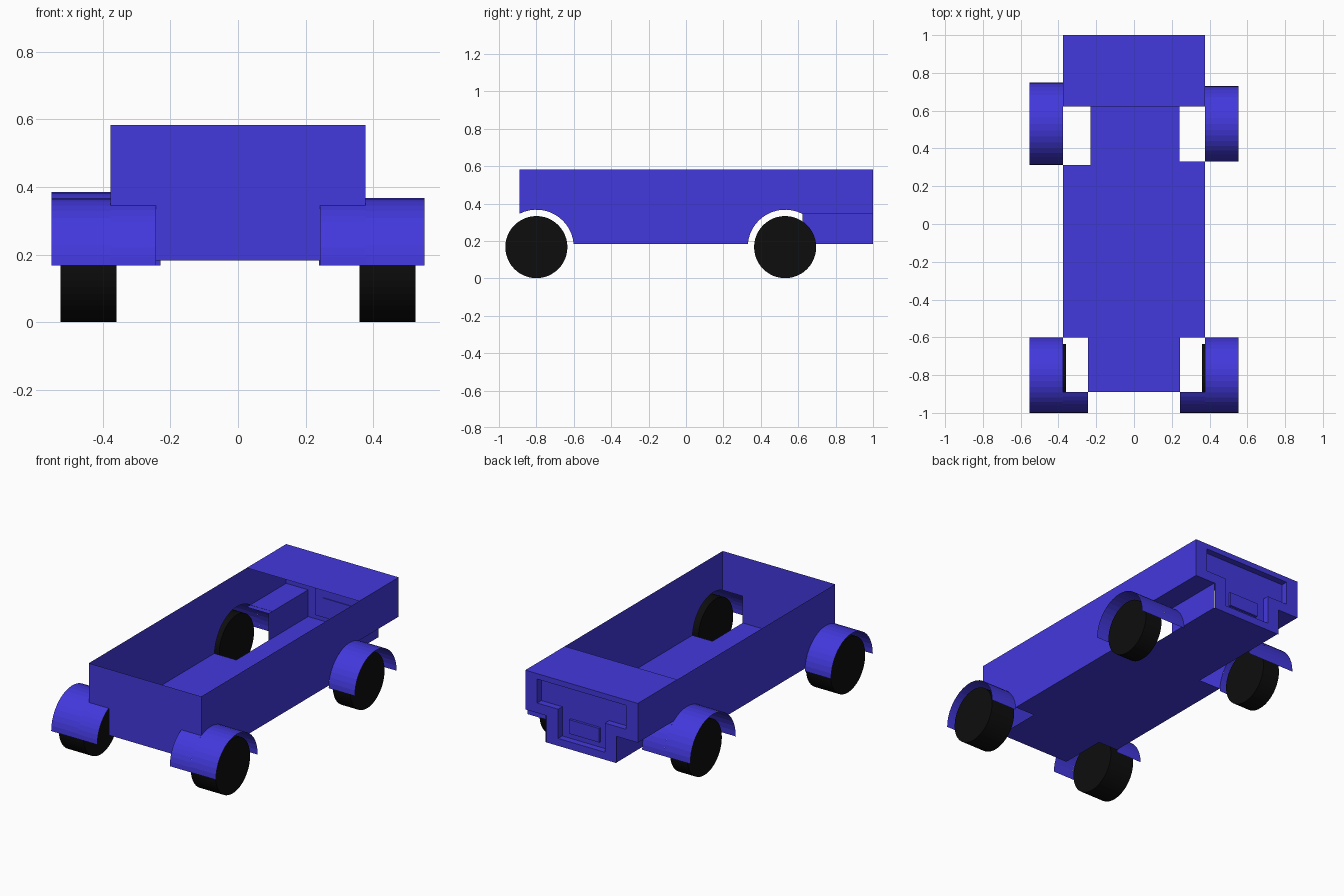
import bpy, bmesh
from math import sin, cos, pi, asin, acos, radians
from mathutils import Matrix

if "Cube" in bpy.data.objects:
    bpy.data.objects.remove(bpy.data.objects["Cube"])


def material(name, color):
    m = bpy.data.materials.new(name)
    m.diffuse_color = (*color, 1)
    m.use_nodes = True
    m.node_tree.nodes["Principled BSDF"].inputs["Base Color"].default_value = m.diffuse_color
    return m


BLUE = material("blue_paint", (0.055, 0.04, 0.72))
BLACK = material("black_rubber", (0.004, 0.004, 0.004))

W, TOP, LOW, STEP = 0.377, 0.583, 0.183, 0.345   # half width, rim, floor, wheel ledge
FRONT, BACK, DECK = -0.89, 1.0, 0.622
AXLE_Z, FRONT_Y, REAR_Y, FRONT_R = 0.167, -0.8, 0.53, 0.2


def add_object(name, bm, mat):
    me = bpy.data.meshes.new(name)
    bm.to_mesh(me)
    bm.free()
    me.materials.append(mat)
    ob = bpy.data.objects.new(name, me)
    bpy.context.collection.objects.link(ob)
    return ob


def sheet(name, *polys):
    bm = bmesh.new()
    for p in polys:
        bm.faces.new([bm.verts.new(c) for c in p])
    return add_object(name, bm, BLUE)


def arc(cy, r, a0, a1, n):
    """Arc points (y, z) around a wheel axle."""
    return [(cy + r * cos(a0 + (a1 - a0) * i / n), AXLE_Z + r * sin(a0 + (a1 - a0) * i / n))
            for i in range(n + 1)]


def strip(pts, x0, x1):
    return [[(x0, *a), (x1, *a), (x1, *b), (x0, *b)] for a, b in zip(pts, pts[1:])]


def tee(y, w1, w2, z0, z1, z2):
    """T-shaped outline of the tail panel."""
    return [(-w1, y, z2), (w1, y, z2), (w1, y, z1), (w2, y, z1),
            (w2, y, z0), (-w2, y, z0), (-w2, y, z1), (-w1, y, z1)]


# Sides, fenders and wheels
for s, side, rear_r, inner in ((1, "right", 0.2, 0.24), (-1, "left", 0.218, 0.23)):
    f_end = acos((FRONT - FRONT_Y) / FRONT_R)         # front arch meets the nose
    r_end = asin((STEP - AXLE_Z) / rear_r)            # rear arch meets the ledge
    low_f = asin((LOW - AXLE_Z) / FRONT_R)
    low_r = asin((LOW - AXLE_Z) / rear_r)
    profile = ([(BACK, TOP), (FRONT, TOP)]
               + arc(FRONT_Y, FRONT_R, f_end, low_f, 14)
               + arc(REAR_Y, rear_r, pi - low_r, r_end, 14)
               + [(BACK, STEP)])
    sheet(side + "_side_wall", [(s * W, y, z) for y, z in profile])

    # Fender roofs reach inward only outside the open wheel well
    sheet("front_" + side + "_fender",
          *strip(arc(FRONT_Y, FRONT_R, 0, pi, 20), s * W, s * 0.552),
          *strip(arc(FRONT_Y, FRONT_R, f_end, pi, 8), s * 0.243, s * W))
    r_in = acos((DECK - REAR_Y) / rear_r)
    sheet("rear_" + side + "_fender",
          *strip(arc(REAR_Y, rear_r, 0, pi, 20), s * W, s * 0.552),
          *strip(arc(REAR_Y, rear_r, 0, r_in, 8), s * inner, s * W))

    # Rear ledge above the wheel well and the wall below it
    sheet("rear_" + side + "_ledge",
          [(s * inner, DECK, STEP), (s * W, DECK, STEP), (s * W, BACK, STEP), (s * inner, BACK, STEP)],
          [(s * inner, DECK, LOW), (s * inner, BACK, LOW), (s * inner, BACK, STEP), (s * inner, DECK, STEP)])

    for end, y, x0, x1 in (("front", FRONT_Y, 0.36, 0.525), ("rear", REAR_Y, 0.38, 0.495)):
        bm = bmesh.new()
        bmesh.ops.create_cone(bm, cap_ends=True, segments=48, radius1=0.166, radius2=0.166, depth=x1 - x0,
                              matrix=Matrix.Translation((s * (x0 + x1) / 2, y, AXLE_Z))
                              @ Matrix.Rotation(radians(90), 4, 'Y'))
        add_object(end + "_" + side + "_wheel", bm, BLACK)

# Floor, narrowed at the wheels
half = [(0.243, FRONT), (0.243, -0.6), (W, -0.6), (W, 0.33), (0.24, 0.33), (0.24, BACK)]
left = [(-0.23, BACK), (-0.23, 0.312), (-W, 0.312), (-W, -0.6), (-0.243, -0.6), (-0.243, FRONT)]
sheet("floor", [(x, y, LOW) for x, y in half + left])

# Nose panel and rear deck
sheet("nose_panel", tee(FRONT, W, 0.243, LOW, STEP, TOP))
sheet("rear_deck", [(-W, DECK, TOP), (W, DECK, TOP), (W, BACK, TOP), (-W, BACK, TOP)])

# Tail panel with a T-shaped recess
outer = tee(BACK, W, 0.236, LOW, STEP, TOP)
rim = tee(BACK, 0.297, 0.157, 0.228, 0.405, 0.55)
deep = [(x, y - 0.04, z) for x, y, z in rim]
polys = [deep]
for a, b in ((outer, rim), (rim, deep)):
    polys += [[a[i], a[(i + 1) % 8], b[(i + 1) % 8], b[i]] for i in range(8)]
sheet("tail_panel", *polys)

# Small plate in the recess
bm = bmesh.new()
bmesh.ops.create_cube(bm, size=1, matrix=Matrix.Translation((0, BACK - 0.035, 0.305))
                      @ Matrix.Diagonal((0.2, 0.02, 0.085, 1)))
add_object("tail_plate", bm, BLUE)
